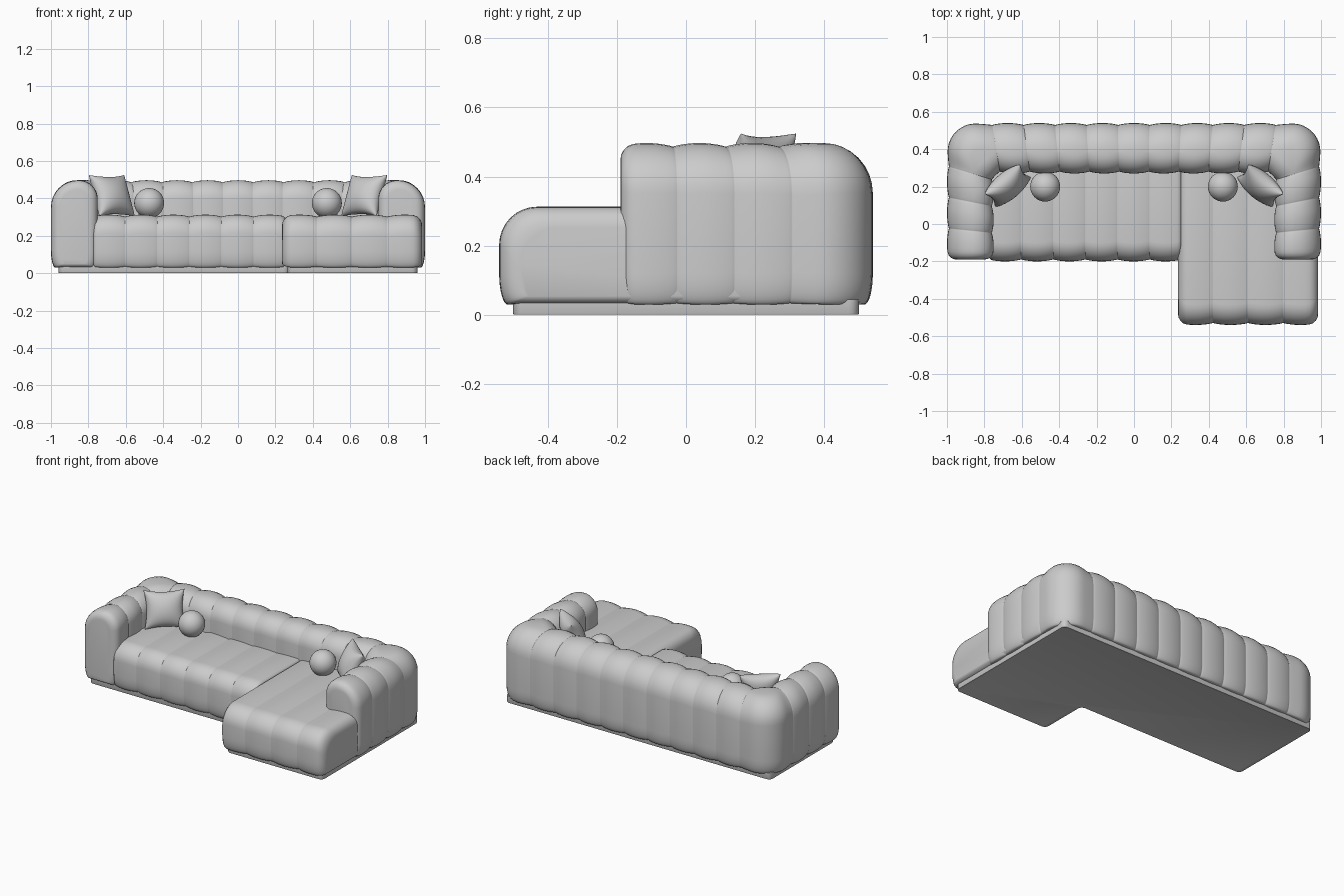
import bpy, bmesh, math
from mathutils import Vector, Matrix

if "Cube" in bpy.data.objects:
    bpy.data.objects.remove(bpy.data.objects["Cube"])

DEPTH = 0.011      # channel seam depth
N = 12             # samples per channel


def finish(bm, name, angle=60):
    bmesh.ops.remove_doubles(bm, verts=bm.verts, dist=1e-5)
    bmesh.ops.recalc_face_normals(bm, faces=bm.faces)
    me = bpy.data.meshes.new(name)
    bm.to_mesh(me)
    bm.free()
    ob = bpy.data.objects.new(name, me)
    bpy.context.collection.objects.link(ob)
    bpy.ops.object.select_all(action='DESELECT')
    bpy.context.view_layer.objects.active = ob
    ob.select_set(True)
    bpy.ops.object.shade_smooth_by_angle(angle=math.radians(angle))
    return ob


def profile(w, z0, z1, ra, rb, e):
    """Rounded section (distance across, height), shrunk by e."""
    a, b, top, bot = e, w - e, z1 - e, z0 + 0.4 * e
    f = min(1, (b - a) / (ra + rb) * 0.98)
    ra, rb = ra * f, rb * f
    lo = 0.025
    corners = [(a + lo, bot + 0.09, lo, 0.09, 180), (b - lo, bot + 0.09, lo, 0.09, 270),
               (b - rb, top - rb, rb, rb, 0), (a + ra, top - ra, ra, ra, 90)]
    pts = []
    for cx, cz, rx, rz, start in corners:
        for k in range(9):
            t = math.radians(start + k * 90 / 8)
            pts.append((cx + rx * math.cos(t), cz + rz * math.sin(t)))
    return pts


def loft(name, rows, z0, z1, ra, rb, cap):
    """rows: (inner point, outer point, position within channel 0..1)"""
    mids = [(i + o) / 2 for i, o, t in rows]
    dist = [0]
    for p, q in zip(mids, mids[1:]):
        dist.append(dist[-1] + (q - p).length)
    bm = bmesh.new()
    rings = []
    for (i, o, t), d in zip(rows, dist):
        e = DEPTH * (1 - abs(math.sin(math.pi * t)) ** 0.75)
        d = min(d, dist[-1] - d)
        if d < cap:
            e = max(e, cap - math.sqrt(max(0, cap ** 2 - (cap - d) ** 2)))
        u = (o - i).normalized()
        rings.append([bm.verts.new((i.x + u.x * s, i.y + u.y * s, z))
                      for s, z in profile((o - i).length, z0, z1, ra, rb, e)])
    for r, q in zip(rings, rings[1:]):
        n = len(r)
        for k in range(n):
            bm.faces.new((r[k], r[(k + 1) % n], q[(k + 1) % n], q[k]))
    bm.faces.new(rings[0])
    bm.faces.new(rings[-1])
    return finish(bm, name)


def channels(i0, i1, o0, o1, count):
    """Rows for straight run of equal channels."""
    rows = []
    for c in range(count):
        for k in range(N + 1):
            if k == 0 and c:
                continue
            t = (1 - math.cos(math.pi * k / N)) / 2
            s = (c + t) / count
            rows.append((Vector(i0).lerp(Vector(i1), s), Vector(o0).lerp(Vector(o1), s), t))
    return rows


def bend(start, corner, end, r, s):
    """Point at fraction s on a right-angle path with a rounded corner."""
    start, corner, end = Vector(start), Vector(corner), Vector(end)
    u, v = (corner - start).normalized(), (end - corner).normalized()
    l1, l2 = (corner - start).length - r, (end - corner).length - r
    arc = r * math.pi / 2
    d = s * (l1 + arc + l2)
    if d < l1:
        return start + u * d
    if d < l1 + arc:
        a = (d - l1) / r
        return start + u * (l1 + r * math.sin(a)) + v * r * (1 - math.cos(a))
    return corner + v * (r + d - l1 - arc)


def corner_rows(side):
    rows = []
    for k in range(1, 2 * N):
        t = (1 - math.cos(math.pi * k / (2 * N))) / 2
        i = bend((-0.75, 0.235), (-0.75, 0.27), (-0.715, 0.27), 0.034, t)
        o = bend((-1, 0.31), (-1, 0.54), (-0.76, 0.54), 0.16, t)
        rows.append((i, o, t))
    if side > 0:
        rows = [(Vector((-i.x, i.y)), Vector((-o.x, o.y)), t) for i, o, t in reversed(rows)]
    return rows


# Wraparound back and arms
rows = channels((-0.75, -0.19), (-0.75, 0.235), (-1, -0.19), (-1, 0.31), 3)
rows += corner_rows(-1)
rows += channels((-0.715, 0.27), (0.715, 0.27), (-0.76, 0.54), (0.76, 0.54), 9)
rows += corner_rows(1)
rows += channels((0.75, 0.235), (0.75, -0.19), (1, 0.31), (1, -0.19), 3)
loft("back_and_arms", rows, 0.03, 0.497, 0.1, 0.145, 0.05)

# Main seat and chaise
loft("seat", channels((-0.775, -0.2), (0.255, -0.2), (-0.775, 0.33), (0.255, 0.33), 6),
     0.03, 0.313, 0.1, 0.04, 0.03)
loft("chaise", channels((0.235, -0.54), (0.985, -0.54), (0.235, 0.33), (0.985, 0.33), 4),
     0.03, 0.313, 0.11, 0.04, 0.06)

# L-shaped plinth with a rim around a slightly recessed underside
bm = bmesh.new()
outline = [(-0.96, -0.17), (0.265, -0.17), (0.265, -0.5), (0.96, -0.5), (0.96, 0.5), (-0.96, 0.5)]
face = bm.faces.new([bm.verts.new((x, y, 0)) for x, y in outline])
ext = bmesh.ops.extrude_face_region(bm, geom=[face])
bmesh.ops.translate(bm, vec=(0, 0, 0.045), verts=[g for g in ext['geom'] if isinstance(g, bmesh.types.BMVert)])
upright = [e for e in bm.edges if abs(e.verts[0].co.z - e.verts[1].co.z) > 0.01]
bmesh.ops.bevel(bm, geom=upright, offset=0.03, segments=5, affect='EDGES', profile=0.5)
bmesh.ops.recalc_face_normals(bm, faces=bm.faces)
under = [f for f in bm.faces if max(v.co.z for v in f.verts) < 0.001]
bmesh.ops.inset_region(bm, faces=under, thickness=0.016)
for f in under:
    bmesh.ops.translate(bm, vec=(0, 0, 0.006), verts=list(f.verts))
rim = [e for e in bm.edges if max(v.co.z for v in e.verts) < 0.001]
bmesh.ops.bevel(bm, geom=rim, offset=0.005, segments=2, affect='EDGES', profile=0.5)
finish(bm, "plinth", 40)


def pillow(name, side):
    bm = bmesh.new()
    n = 20
    for face_side in (1, -1):
        grid = []
        for a in range(n + 1):
            row = []
            for b in range(n + 1):
                u = -math.cos(math.pi * a / n)
                v = -math.cos(math.pi * b / n)
                x = 0.123 * u * (1 - 0.13 * (1 - v * v))
                y = 0.118 * v * (1 - 0.13 * (1 - u * u))
                z = face_side * 0.066 * (max(0, (1 - u * u) * (1 - v * v))) ** 0.45
                row.append(bm.verts.new((x, y, z)))
            grid.append(row)
        for a in range(n):
            for b in range(n):
                bm.faces.new((grid[a][b], grid[a + 1][b], grid[a + 1][b + 1], grid[a][b + 1]))
    ob = finish(bm, name, 100)
    ob.matrix_world = (Matrix.Translation((side * 0.675, 0.205, 0.415))
                       @ Matrix.Rotation(math.radians(-40 * side), 4, 'Z')
                       @ Matrix.Rotation(math.radians(68), 4, 'X'))


# Square pillows and ball cushions
for side, label in ((-1, "left"), (1, "right")):
    pillow(label + "_pillow", side)
    bm = bmesh.new()
    bmesh.ops.create_uvsphere(bm, u_segments=32, v_segments=20, radius=0.08)
    ball = finish(bm, label + "_ball_cushion")
    ball.location = (side * 0.475, 0.2, 0.375)
